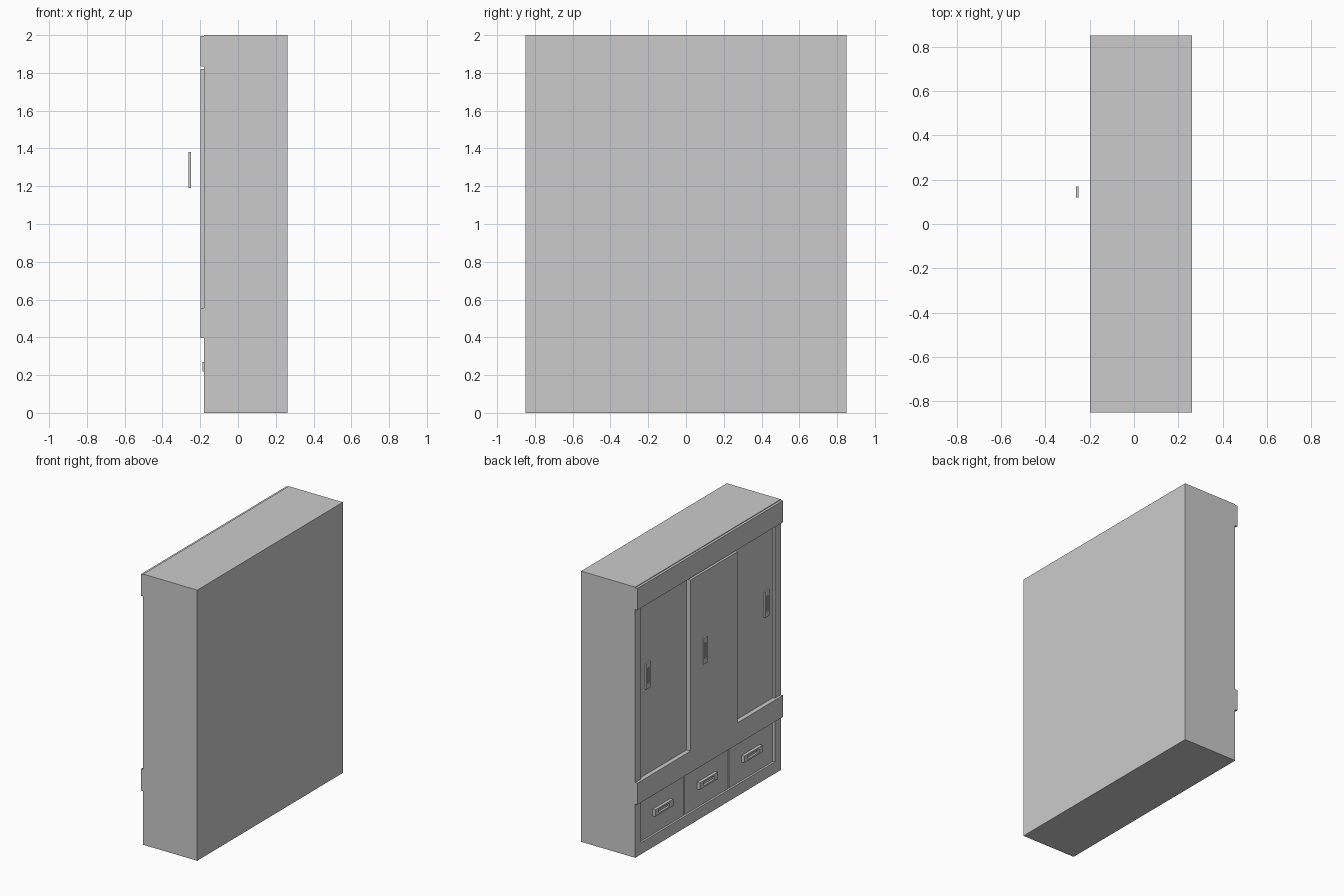
import bpy
import bmesh
from mathutils import Vector

default = bpy.data.objects.get("Cube")
if default:
    bpy.data.objects.remove(default, do_unlink=True)

grey = bpy.data.materials.new("plain_grey")
grey.use_nodes = True
colour = (0.6, 0.6, 0.6, 1.0)
grey.diffuse_color = colour
grey.node_tree.nodes["Principled BSDF"].inputs["Base Color"].default_value = colour

FACE = -0.18      # front of the carcass
PANEL = -0.165    # front of recessed doors and drawers
RECESS = -0.15    # back of the openings
RAIL = -0.198     # front of rails and middle door
HALF = 0.85       # half of the overall width
INNER = 0.78      # half of the opening width
DOOR_Z = (0.556, 1.835)
DRAWER_Z = (0.085, 0.397)


def box_mesh(x, y, z):
    bm = bmesh.new()
    bmesh.ops.create_cube(bm, size=1)
    for v in bm.verts:
        v.co = Vector(r[0] if c < 0 else r[1] for c, r in zip(v.co, (x, y, z)))
    return bm


def finish(bm, name):
    bmesh.ops.recalc_face_normals(bm, faces=bm.faces[:])
    mesh = bpy.data.meshes.new(name)
    bm.to_mesh(mesh)
    bm.free()
    mesh.materials.append(grey)
    obj = bpy.data.objects.new(name, mesh)
    bpy.context.collection.objects.link(obj)
    return obj


def box(name, x, y, z):
    return finish(box_mesh(x, y, z), name)


def push_in(bm, faces, depth):
    """Sink faces towards +x, leaving side walls."""
    made = bmesh.ops.extrude_face_region(bm, geom=faces)["geom"]
    bmesh.ops.delete(bm, geom=faces, context='FACES')
    verts = [g for g in made if isinstance(g, bmesh.types.BMVert)]
    bmesh.ops.translate(bm, verts=verts, vec=(depth, 0, 0))


def handle(name, front, y, z, width, height, depth):
    """Raised pull plate with a sunken finger slot."""
    bm = box_mesh((front, front + depth), (y - width / 2, y + width / 2),
                  (z - height / 2, z + height / 2))
    face = min(bm.faces, key=lambda f: f.calc_center_median().x)
    bmesh.ops.inset_region(bm, faces=[face], thickness=0.01)
    slot = (max(width * 0.6, 0.025) if width > height else 0.025,
            0.025 if width > height else height * 0.6)
    for v in face.verts:
        v.co.y = y + (slot[0] if v.co.y > y else -slot[0]) / 2
        v.co.z = z + (slot[1] if v.co.z > z else -slot[1]) / 2
    push_in(bm, [face], depth * 0.7)
    return finish(bm, name)


# Carcass with a door opening and a drawer opening
bm = box_mesh((FACE, 0.262), (-HALF, HALF), (0, 2))
cuts = [((0, s * INNER, 0), (0, 1, 0)) for s in (-1, 1)]
cuts += [((0, 0, h), (0, 0, 1)) for h in DRAWER_Z + DOOR_Z]
for point, normal in cuts:
    bmesh.ops.bisect_plane(bm, geom=bm.verts[:] + bm.edges[:] + bm.faces[:],
                           plane_co=point, plane_no=normal)
for low, high in (DRAWER_Z, DOOR_Z):
    opening = [f for f in bm.faces
               if f.calc_center_median().x < FACE + 0.001
               and abs(f.calc_center_median().y) < INNER
               and low < f.calc_center_median().z < high]
    push_in(bm, opening, RECESS - FACE)
finish(bm, "carcass")

# Sliding rails above and below the doors
box("upper_rail", (RAIL, FACE), (-HALF, HALF), (DOOR_Z[1], 1.995))
box("lower_rail", (RAIL, FACE), (-HALF, HALF), (DRAWER_Z[1], DOOR_Z[0]))

# Sliding doors, the middle one in front
box("left_door", (PANEL, RECESS), (0.2, INNER), DOOR_Z)
box("right_door", (PANEL, RECESS), (-INNER, -0.29), DOOR_Z)
box("middle_door", (RAIL, PANEL), (-0.32, 0.23), (DOOR_Z[0], 1.82))

# Upright door handles; the middle one stands clear of its door
for name, front, y in (("left", -0.177, 0.69), ("middle", -0.262, 0.145),
                       ("right", -0.177, -0.70)):
    handle(name + "_door_handle", front, y, 1.285, 0.05, 0.19, 0.012)

# Three drawers with lying handles
for i, name in enumerate(("right", "middle", "left")):
    centre = (i - 1) * 0.52
    box(name + "_drawer", (PANEL, RECESS),
        (centre - 0.256, centre + 0.256), DRAWER_Z)
    handle(name + "_drawer_handle", -0.187, centre, 0.245, 0.21, 0.05, 0.022)
